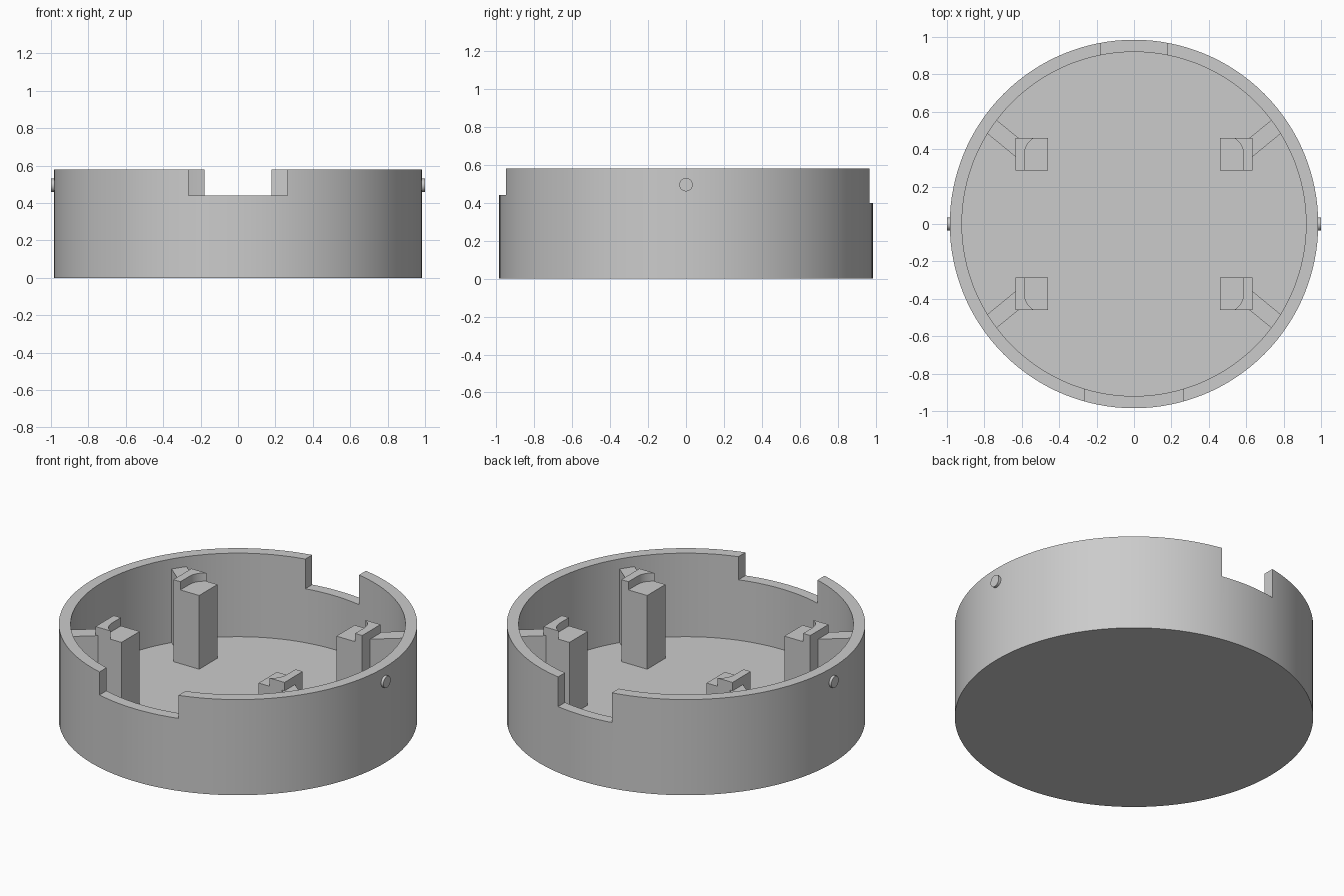
import bpy, bmesh, math
from mathutils import Matrix, Vector

if "Cube" in bpy.data.objects:
    bpy.data.objects.remove(bpy.data.objects["Cube"], do_unlink=True)

R_OUT, R_IN, HEIGHT, FLOOR = 0.985, 0.92, 0.58, 0.073
SHELF, LIP = 0.52, 0.57

grey = bpy.data.materials.new("plain_grey")
grey.use_nodes = True
colour = (0.6, 0.6, 0.6, 1)
grey.diffuse_color = colour
grey.node_tree.nodes["Principled BSDF"].inputs["Base Color"].default_value = colour


def finish(name, bm):
    bmesh.ops.recalc_face_normals(bm, faces=bm.faces[:])
    mesh = bpy.data.meshes.new(name)
    bm.to_mesh(mesh)
    bm.free()
    mesh.materials.append(grey)
    obj = bpy.data.objects.new(name, mesh)
    bpy.context.collection.objects.link(obj)
    return obj


def box(name, lo, hi):
    lo, hi = Vector(lo), Vector(hi)
    bm = bmesh.new()
    bmesh.ops.create_cube(bm, size=1)
    for v in bm.verts:
        v.co = (lo + hi) / 2 + v.co * (hi - lo)
    return finish(name, bm)


def prism(name, outline, z0, z1):
    bm = bmesh.new()
    face = bm.faces.new([bm.verts.new((x, y, z0)) for x, y in outline])
    new = bmesh.ops.extrude_face_region(bm, geom=[face])["geom"]
    top = [g for g in new if isinstance(g, bmesh.types.BMVert)]
    bmesh.ops.translate(bm, verts=top, vec=(0, 0, z1 - z0))
    if not face.is_valid or len(bm.faces) < len(outline) + 2:
        bm.faces.new([v for v in bm.verts if v not in top])
    return finish(name, bm)


def arc(cx, cy, r, a0, a1, n):
    angles = [math.radians(a0 + (a1 - a0) * i / n) for i in range(n + 1)]
    return [(cx + r * math.cos(a), cy + r * math.sin(a)) for a in angles]


def select(obj):
    bpy.ops.object.select_all(action='DESELECT')
    obj.select_set(True)
    bpy.context.view_layer.objects.active = obj


def cut(obj, cutter):
    mod = obj.modifiers.new("cut", 'BOOLEAN')
    mod.operation, mod.solver, mod.object = 'DIFFERENCE', 'EXACT', cutter
    select(obj)
    bpy.ops.object.modifier_apply(modifier=mod.name)
    bpy.data.objects.remove(cutter, do_unlink=True)


def mirror(obj, y=True):
    mod = obj.modifiers.new("mirror", 'MIRROR')
    mod.use_axis = (True, y, False)
    select(obj)
    bpy.ops.object.modifier_apply(modifier=mod.name)


def smooth(obj):
    select(obj)
    bpy.ops.object.shade_smooth_by_angle(angle=math.radians(30))


# Round open tray: lathe a closed wall-and-floor section
bm = bmesh.new()
steps = 128
section = [(R_OUT, 0), (R_OUT, HEIGHT), (R_IN, HEIGHT), (R_IN, FLOOR)]
rings = []
for r, z in section:
    rings.append([bm.verts.new((x, y, z)) for x, y in arc(0, 0, r, 0, 360, steps)[:-1]])
for a, b in zip(rings, rings[1:]):
    for i in range(steps):
        j = (i + 1) % steps
        bm.faces.new((a[i], a[j], b[j], b[i]))
bm.faces.new(rings[0])
bm.faces.new(rings[-1])
tray = finish("tray", bm)

# Wide notch in the front wall, narrower and deeper one in the back
cut(tray, box("front_notch_cutter", (-0.265, -1.2, 0.44), (0.265, -0.6, 0.8)))
cut(tray, box("back_notch_cutter", (-0.18, 0.6, 0.4), (0.18, 1.2, 0.8)))
smooth(tray)

# Corner posts: a shelf with a raised lip around a rounded corner
posts = box("support_posts", (0.46, 0.285, FLOOR - 0.02), (0.634, 0.46, LIP))
corner = arc(0.486, 0.372, 0.1, 0, 90, 12)
cut(posts, prism("shelf_cutter", [(0.3, 0.1), (0.586, 0.1)] + corner + [(0.3, 0.472)],
                 SHELF, 0.8))
smooth(posts)
mirror(posts)

# Slanted ribs joining the posts to the wall
ribs = box("post_ribs", (-0.217, -0.044, FLOOR - 0.02), (0.03, 0.044, SHELF - 0.001))
ribs.data.transform(Matrix.Translation((0.76, 0.52, 0)) @ Matrix.Rotation(math.radians(39.3), 4, 'Z'))
mirror(ribs)

# Small round pins on the two sides
bm = bmesh.new()
bmesh.ops.create_cone(bm, cap_ends=True, segments=32, radius1=0.035, radius2=0.035, depth=0.05,
                      matrix=Matrix.Translation((0.975, 0, 0.495)) @ Matrix.Rotation(math.pi / 2, 4, 'Y'))
pins = finish("side_pins", bm)
smooth(pins)
mirror(pins, y=False)
